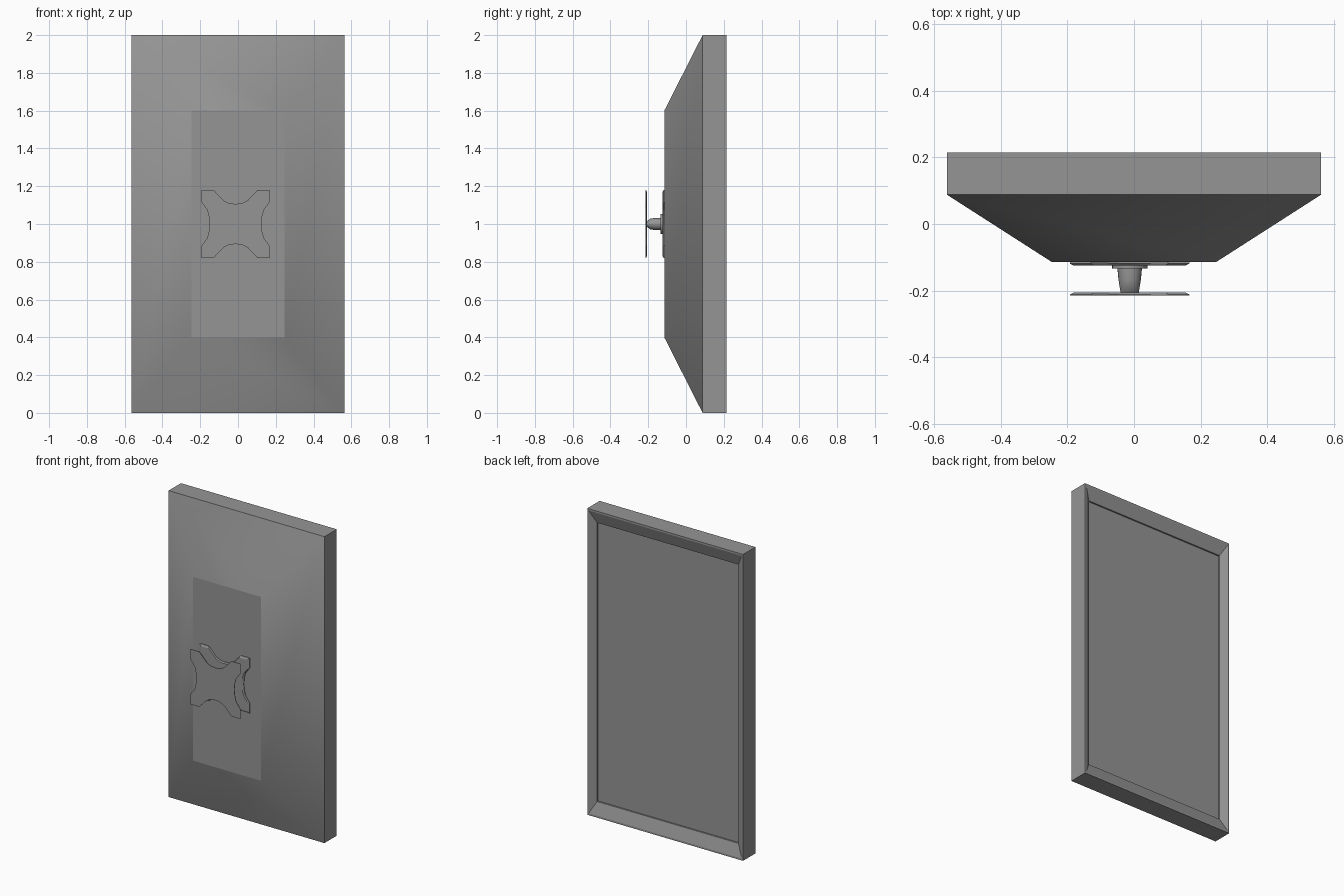
import bpy
import bmesh
from math import sin, cos, tau

cube = bpy.data.objects.get("Cube")
if cube:
    bpy.data.objects.remove(cube, do_unlink=True)

GREY = (0.3, 0.3, 0.3, 1)
grey = bpy.data.materials.new("mid grey")
grey.use_nodes = True
grey.diffuse_color = GREY
grey.node_tree.nodes["Principled BSDF"].inputs["Base Color"].default_value = GREY

MOUNT_X = -0.013


def loft(name, rings, cap_start=True, cap_end=True, smooth_bands=()):
    """Join equal-length rings of points; listed bands get smooth faces with sharp borders."""
    bm = bmesh.new()
    loops = [[bm.verts.new(p) for p in ring] for ring in rings]
    n = len(loops[0])
    bands = []
    for a, b in zip(loops, loops[1:]):
        bands.append([bm.faces.new((a[i], a[(i + 1) % n], b[(i + 1) % n], b[i])) for i in range(n)])
    if cap_start:
        bm.faces.new(loops[0][::-1])
    if cap_end:
        bm.faces.new(loops[-1])
    for k in smooth_bands:
        for face in bands[k]:
            face.smooth = True
        for loop in (loops[k], loops[k + 1]):
            for i in range(n):
                bm.edges.get((loop[i], loop[(i + 1) % n])).smooth = False
    bmesh.ops.recalc_face_normals(bm, faces=bm.faces)
    mesh = bpy.data.meshes.new(name)
    bm.to_mesh(mesh)
    bm.free()
    mesh.materials.append(grey)
    obj = bpy.data.objects.new(name, mesh)
    bpy.context.collection.objects.link(obj)
    return obj


def rectangle(half_x, half_z, y):
    return [(sx * half_x, y, 1 + sz * half_z) for sx, sz in ((-1, -1), (1, -1), (1, 1), (-1, 1))]


def ellipse(rx, rz, y, n=24):
    return [(MOUNT_X + rx * cos(tau * i / n), y, 1 + rz * sin(tau * i / n)) for i in range(n)]


# Display body: tapered shell, square sides, thin rim, sloped bezel and recessed screen
loft("display_body", [
    rectangle(0.246, 0.6, -0.115),
    rectangle(0.5625, 1, 0.088),
    rectangle(0.5625, 1, 0.215),
    rectangle(0.553, 0.988, 0.215),
    rectangle(0.51, 0.91, 0.188),
    rectangle(0.51, 0.91, 0.178),
], smooth_bands=[0])


# Four-armed bracket outline, mirrored from one quarter
def bracket(inset, y):
    quarter = [(0.137, 0), (0.141, 0.04), (0.15, 0.075), (0.18, 0.115), (0.18, 0.18),
               (0.116, 0.18), (0.085, 0.147), (0.064, 0.125), (0.034, 0.11), (0, 0.106)]
    half = quarter + [(-x, z) for x, z in quarter[-2::-1]]
    outline = half + [(x, -z) for x, z in half[-2:0:-1]]
    s = 1 - inset / 0.18
    return [(MOUNT_X + x * s, y, 1 + z * s) for x, z in outline]


# Each bracket is bevelled toward the stem
loft("wall_bracket", [bracket(0, -0.215), bracket(0, -0.212), bracket(0.012, -0.206)])
loft("display_bracket", [bracket(0, -0.114), bracket(0, -0.119), bracket(0.012, -0.125)])

# Swivel stem with its collar
loft("stem_collar", [ellipse(0.053, 0.053, -0.123), ellipse(0.053, 0.053, -0.134)], smooth_bands=[0])
stem = loft("stem", [
    ellipse(0.037, 0.032, -0.132),
    ellipse(0.034, 0.032, -0.165),
    ellipse(0.030, 0.028, -0.19),
    ellipse(0.027, 0.014, -0.208),
])
bpy.context.view_layer.objects.active = stem
stem.select_set(True)
bpy.ops.object.shade_smooth_by_angle()
